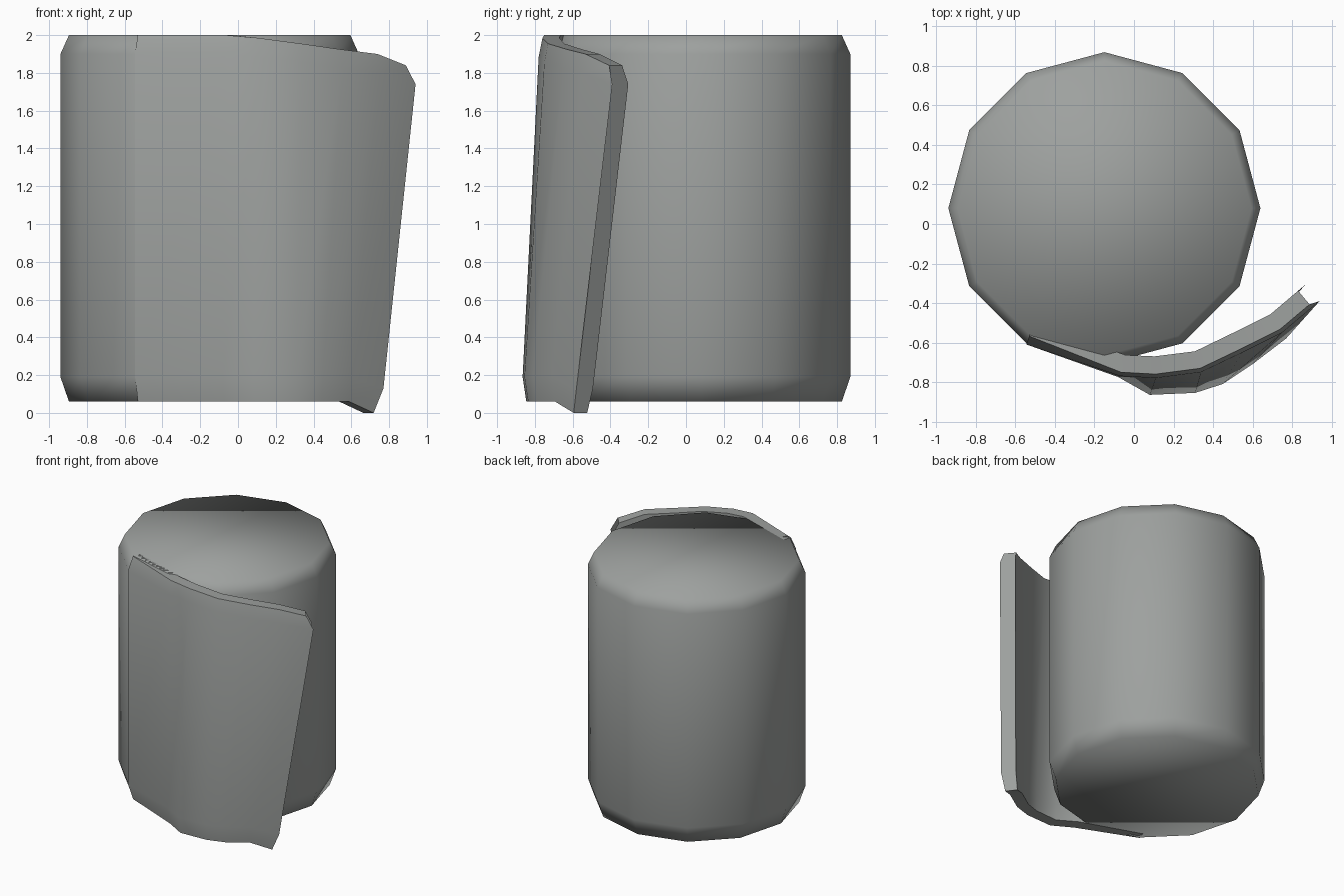
import bpy, bmesh, math
from mathutils import Vector

cube = bpy.data.objects.get("Cube")
if cube:
    bpy.data.objects.remove(cube, do_unlink=True)

# Single grey colour
grey = bpy.data.materials.new("warm_grey")
grey.use_nodes = True
colour = (0.34, 0.355, 0.345, 1)
grey.diffuse_color = colour
shader = next(n for n in grey.node_tree.nodes if n.type == 'BSDF_PRINCIPLED')
shader.inputs["Base Color"].default_value = colour
shader.inputs["Roughness"].default_value = 0.8


def loft(name, rings, closed_ring, smooth_angle):
    """Skin a list of equal closed rings and cap both ends."""
    bm = bmesh.new()
    rows = [[bm.verts.new(point) for point in ring] for ring in rings]
    count = len(rows[0])
    for lower, upper in zip(rows, rows[1:]):
        for i in range(count):
            j = (i + 1) % count
            bm.faces.new((lower[i], lower[j], upper[j], upper[i]))
    if closed_ring:
        bm.faces.new(rows[0])
        bm.faces.new(rows[-1])
    bmesh.ops.recalc_face_normals(bm, faces=bm.faces[:])
    mesh = bpy.data.meshes.new(name)
    bm.to_mesh(mesh)
    bm.free()
    mesh.materials.append(grey)
    obj = bpy.data.objects.new(name, mesh)
    bpy.context.collection.objects.link(obj)
    bpy.ops.object.select_all(action='DESELECT')
    obj.select_set(True)
    bpy.context.view_layer.objects.active = obj
    bpy.ops.object.shade_smooth_by_angle(angle=math.radians(smooth_angle))
    return obj


# Rolled body: twelve-sided drum with chamfered rims
def drum_ring(radius, height):
    angles = [math.tau * i / 12 for i in range(12)]
    return [(-0.15 + radius * math.cos(a), 0.08 + radius * math.sin(a), height)
            for a in angles]


body_profile = [(0.745, 0.06), (0.79, 0.19), (0.79, 1.9), (0.745, 2)]
loft("rolled_body", [drum_ring(r, z) for r, z in body_profile], True, 75)

# Loose flap: outer path at the top, outer path at the bottom, rim heights
top_path = [(-.545, -.61), (-.07, -.77), (.11, -.78), (.34, -.75),
            (.55, -.65), (.75, -.55), (.94, -.39)]
bottom_path = [(-.545, -.61), (-.08, -.775), (.08, -.865), (.31, -.855),
               (.45, -.81), (.6, -.71), (.77, -.58)]
top_rim = [2, 2, 1.985, 1.955, 1.925, 1.9, 1.84]
bottom_rim = [0.06] * 6 + [0]


def edge_points(path, index, rim_z, main_z):
    """Outer wall, outer rim, inner rim and inner wall points of one column."""
    before = Vector(path[max(index - 1, 0)])
    after = Vector(path[min(index + 1, len(path) - 1)])
    along = (after - before).normalized()
    inward = Vector((-along.y, along.x))
    outer = Vector(path[index])
    inner = outer + inward * 0.11
    last = index == len(path) - 1
    shift = along * (-0.05 if last else 0)
    inset = inward * (0.045 if index == 0 else 0.02)
    return [(*outer, main_z), (*(outer + inset + shift), rim_z),
            (*(inner + shift), rim_z), (*inner, main_z)]


columns = []
for i, (high, low) in enumerate(zip(top_rim, bottom_rim)):
    upper = edge_points(top_path, i, high, high - 0.1)
    lower = edge_points(bottom_path, i, low, low + 0.13)
    columns.append(upper + lower[::-1])
loft("loose_flap", columns, True, 65)
